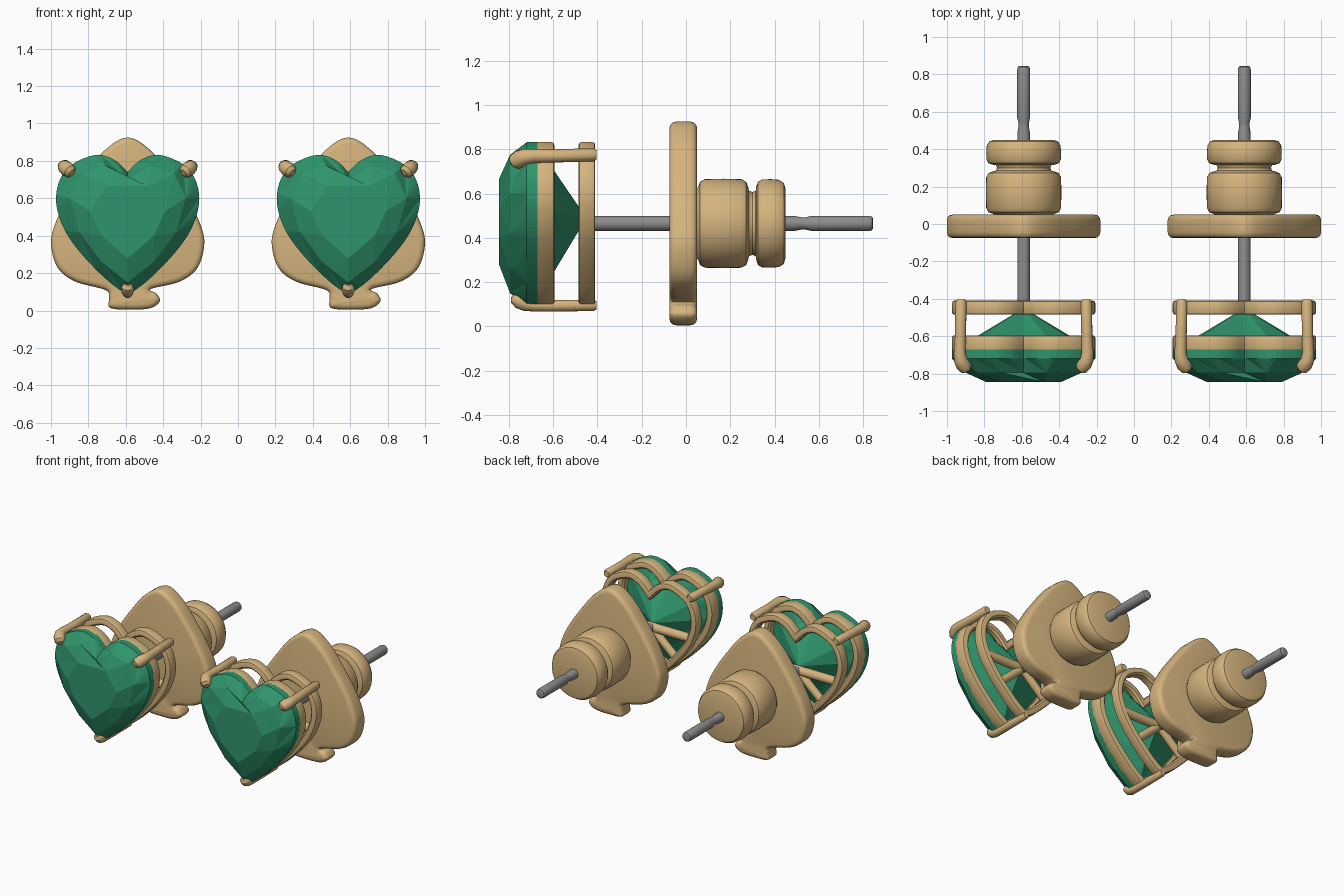
import bpy, bmesh, math
from mathutils import Vector

if "Cube" in bpy.data.objects:
    bpy.data.objects.remove(bpy.data.objects["Cube"])


def material(name, rgb):
    m = bpy.data.materials.new(name)
    m.diffuse_color = (*rgb, 1)
    m.use_nodes = True
    m.node_tree.nodes["Principled BSDF"].inputs["Base Color"].default_value = m.diffuse_color
    return m


GOLD = material("warm gold", (0.67, 0.46, 0.21))
GREEN = material("emerald green", (0.028, 0.30, 0.15))
STEEL = material("steel grey", (0.27, 0.27, 0.27))
POST_Z = 0.465


def finish(name, bm, mat, smooth=True):
    bmesh.ops.recalc_face_normals(bm, faces=bm.faces)
    me = bpy.data.meshes.new(name)
    bm.to_mesh(me)
    bm.free()
    me.materials.append(mat)
    ob = bpy.data.objects.new(name, me)
    bpy.context.collection.objects.link(ob)
    if smooth:
        bpy.ops.object.select_all(action='DESELECT')
        ob.select_set(True)
        bpy.context.view_layer.objects.active = ob
        bpy.ops.object.shade_smooth_by_angle(angle=math.radians(40))
    return ob


def loft(name, loops, mat, closed=False):
    """Skin equal-length loops; either cap the ends or close into a ring."""
    bm = bmesh.new()
    rows = [[bm.verts.new(p) for p in lp] for lp in loops]
    n = len(rows[0])
    pairs = list(zip(rows, rows[1:])) + ([(rows[-1], rows[0])] if closed else [])
    for a, b in pairs:
        for i in range(n):
            j = (i + 1) % n
            bm.faces.new((a[i], a[j], b[j], b[i]))
    if not closed:
        bm.faces.new(rows[0])
        bm.faces.new(rows[-1])
    return finish(name, bm, mat)


def spline(pts, closed=False, sub=6):
    """Catmull-Rom through 2D points."""
    p = [Vector(q) for q in pts]
    n = len(p)
    out = []
    for i in range(n if closed else n - 1):
        g = (lambda k: p[k % n]) if closed else (lambda k: p[max(0, min(n - 1, k))])
        a, b, c, d = g(i - 1), g(i), g(i + 1), g(i + 2)
        for s in range(sub):
            t = s / sub
            out.append(0.5 * (2 * b + (c - a) * t + (2 * a - 5 * b + 4 * c - d) * t * t
                              + (3 * b - a - 3 * c + d) * t ** 3))
    return out if closed else out + [p[-1]]


def inset(loop, d):
    """Move a counter-clockwise 2D loop inward with limited mitres."""
    out = []
    for i, p in enumerate(loop):
        e1 = (p - loop[i - 1]).normalized()
        e2 = (loop[(i + 1) % len(loop)] - p).normalized()
        n1, n2 = Vector((-e1.y, e1.x)), Vector((-e2.y, e2.x))
        m = (n1 + n2).normalized()
        out.append(p + m * d / max(0.6, m.dot(n1)))
    return out


def at_y(loop, y, cx):
    return [(cx + p.x, y, p.y) for p in loop]


def mirrored(half):
    """Right half from bottom to top, completed with the left half."""
    half = [Vector(p) for p in half]
    return half + [Vector((-p.x, p.y)) for p in reversed(half) if p.x > 1e-5]


def tube(name, path, radii, mat, sides=16):
    path = [Vector(p) for p in path]
    loops = []
    for i, p in enumerate(path):
        t = (path[min(i + 1, len(path) - 1)] - path[max(i - 1, 0)]).normalized()
        u = t.cross(Vector((0.123, 0.05, 1))).normalized()
        v = t.cross(u)
        loops.append([p + radii[i] * (math.cos(a) * u + math.sin(a) * v)
                      for a in (2 * math.pi * k / sides for k in range(sides))])
    return loft(name, loops, mat)


HEART = mirrored(spline([(0, .085), (.07, .13), (.15, .2), (.245, .3), (.32, .4), (.366, .5),
                         (.383, .6), (.362, .7), (.30, .78), (.17, .832), (.07, .805),
                         (0, .74)], sub=4))
PLATE = spline([(0, .925), (-.13, .85), (-.25, .7), (-.33, .58), (-.385, .47), (-.41, .36),
                (-.375, .23), (-.28, .155), (-.12, .11), (-.1, .07), (-.095, .015), (0, .005),
                (.12, .012), (.172, .05), (.155, .09), (.125, .115), (.28, .155), (.375, .23),
                (.41, .36), (.385, .47), (.33, .58), (.25, .7), (.13, .85)], closed=True)


def gem(cx):
    """Faceted heart: loops of different counts stitched by angle."""
    crown = mirrored([(0, .15), (.14, .26), (.26, .42), (.31, .6), (.25, .735), (.12, .775), (0, .70)])
    table = mirrored([(0, .28), (.14, .40), (.2, .53), (.11, .665)])
    pav = mirrored([(0, .24), (.13, .35), (.25, .52), (.23, .64), (.12, .71), (0, .67)])
    layers = [(table, -.845), (crown, -.795), (HEART, -.72), (HEART, -.67), (pav, -.6)]
    bm = bmesh.new()

    def ang(p):
        return (math.atan2(p.y - .5, p.x) + math.pi / 2 + 1e-6) % (2 * math.pi)

    rows = [([bm.verts.new(q) for q in at_y(lp, y, cx)], [ang(p) for p in lp] + [2 * math.pi])
            for lp, y in layers]
    for (a, ta), (b, tb) in zip(rows, rows[1:]):
        i = j = 0
        while i < len(a) or j < len(b):
            step_a = j >= len(b) or (i < len(a) and ta[i + 1] <= tb[j + 1])
            va, vb = a[i % len(a)], b[j % len(b)]
            if step_a:
                i += 1
                bm.faces.new((va, vb, a[i % len(a)]))
            else:
                j += 1
                bm.faces.new((va, vb, b[j % len(b)]))
    bm.faces.new(rows[0][0])
    culet = bm.verts.new((cx, -.45, .49))
    last = rows[-1][0]
    for k in range(len(last)):
        bm.faces.new((last[k - 1], last[k], culet))
    finish("heart_gem", bm, GREEN, smooth=False)


def heart_ring(name, cx, y0, y1, width=0.05, r=0.012):
    section = [(r, y0), (width - r, y0), (width, y0 + r), (width, y1 - r),
               (width - r, y1), (r, y1), (r * .3, y1 - r * .3), (0, y1 - r),
               (0, y0 + r), (r * .3, y0 + r * .3)]
    loft(name, [at_y(inset(HEART, d), y, cx) for d, y in section], GOLD, closed=True)


def earring(cx):
    gem(cx)
    # basket: two heart hoops and the struts behind the stone
    heart_ring("front_hoop", cx, -.69, -.595)
    heart_ring("back_hoop", cx, -.485, -.41)
    tube("cross_strut", [(cx - .33, -.445, POST_Z), (cx + .33, -.445, POST_Z)], [.032] * 2, GOLD)
    for s in (-1, 1):
        tube("lower_strut", [(cx, -.445, POST_Z), (cx + s * .2, -.445, .29)], [.028] * 2, GOLD)
    # three prongs folding over the stone
    radii = [.022, .03, .03, .032, .036, .04, .036, .018]
    for s in (-1, 1):
        tube("upper_prong", [(cx + s * x, y, z) for x, y, z in
             [(.335, -.405, .775), (.335, -.42, .775), (.338, -.6, .77), (.342, -.69, .77),
              (.338, -.725, .767), (.325, -.75, .757), (.308, -.77, .743), (.298, -.78, .735)]],
             radii, GOLD)
    tube("lower_prong", [(cx, y, z) for y, z in
         [(-.405, .095), (-.42, .095), (-.6, .093), (-.69, .095),
          (-.725, .1), (-.75, .112), (-.768, .128), (-.776, .142)]],
         [r * .87 for r in radii], GOLD)
    # backing plate with rounded rim
    rim = [(.03, -.075), (.014, -.071), (.004, -.061), (0, -.045),
           (0, .02), (.004, .036), (.014, .046), (.03, .05)]
    loft("backing_plate", [at_y(inset(PLATE, d), y, cx) for d, y in rim], GOLD)
    # clutch nut, turned around the post
    nut = [(.15, .04), (.165, .055), (.188, .063), (.2, .085), (.202, .17), (.2, .25),
           (.188, .272), (.165, .281), (.148, .285), (.142, .30), (.148, .315), (.165, .317),
           (.188, .325), (.199, .345), (.2, .385), (.197, .42), (.183, .442), (.155, .45)]
    tube("clutch_nut", [(cx, y, POST_Z) for _, y in nut], [r for r, _ in nut], GOLD, 48)
    # post with a shallow groove
    post = [(.034, -.43), (.034, .49), (.028, .52), (.028, .54), (.035, .57), (.035, .825),
            (.031, .84), (.022, .845)]
    tube("post", [(cx, y, POST_Z) for _, y in post], [r for r, _ in post], STEEL, 24)


for cx in (-.59, .59):
    earring(cx)
